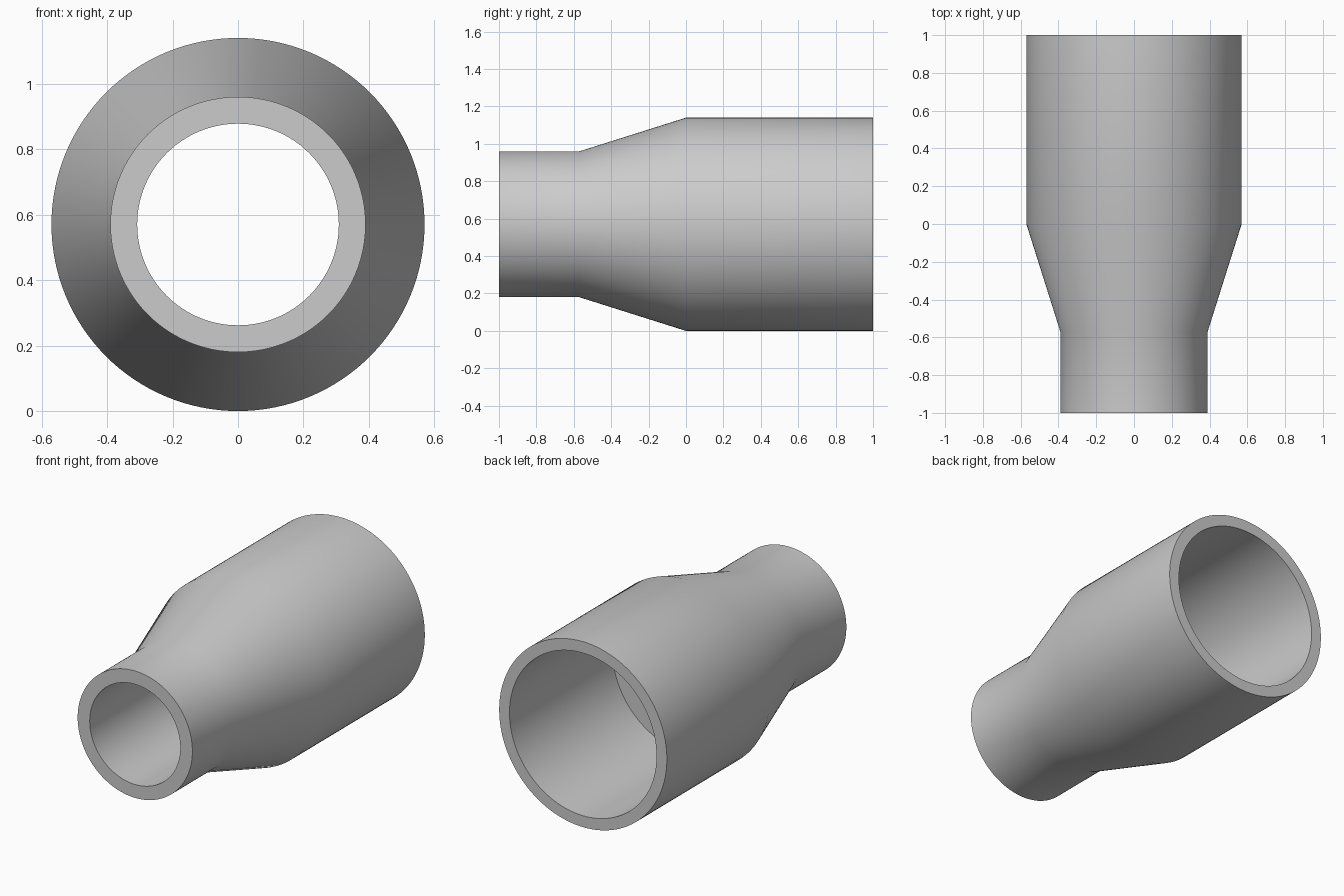
import bpy
import bmesh
import math

SEGMENTS = 128

cube = bpy.data.objects.get("Cube")
if cube:
    bpy.data.objects.remove(cube, do_unlink=True)

# Plain grey material
grey = bpy.data.materials.new("grey")
grey.use_nodes = True
colour = (0.6, 0.6, 0.6, 1)
grey.diffuse_color = colour
grey.node_tree.nodes["Principled BSDF"].inputs["Base Color"].default_value = colour

# Closed wall section as (radius, y): tapered outside, stepped bore inside
OUTER = 0.57
section = [
    (0.39, -1), (0.39, -0.57), (OUTER, 0), (OUTER, 1),
    (0.50, 1), (0.50, 0), (0.308, 0), (0.308, -1),
]

# Spin the section around the y axis
bm = bmesh.new()
verts = [bm.verts.new((r, y, 0)) for r, y in section]
edges = [bm.edges.new((a, b)) for a, b in zip(verts, verts[1:] + verts[:1])]
bmesh.ops.spin(bm, geom=verts + edges, cent=(0, 0, 0), axis=(0, 1, 0),
               angle=math.tau, steps=SEGMENTS, use_merge=True)
bmesh.ops.remove_doubles(bm, verts=bm.verts, dist=0.0001)
bmesh.ops.recalc_face_normals(bm, faces=bm.faces)
bmesh.ops.translate(bm, verts=bm.verts, vec=(0, 0, OUTER))

mesh = bpy.data.meshes.new("pipe_reducer")
bm.to_mesh(mesh)
bm.free()
mesh.materials.append(grey)
reducer = bpy.data.objects.new("pipe_reducer", mesh)
bpy.context.collection.objects.link(reducer)

# Smooth walls with crisp rims
bpy.ops.object.select_all(action="DESELECT")
reducer.select_set(True)
bpy.context.view_layer.objects.active = reducer
bpy.ops.object.shade_smooth_by_angle(angle=math.radians(30))
